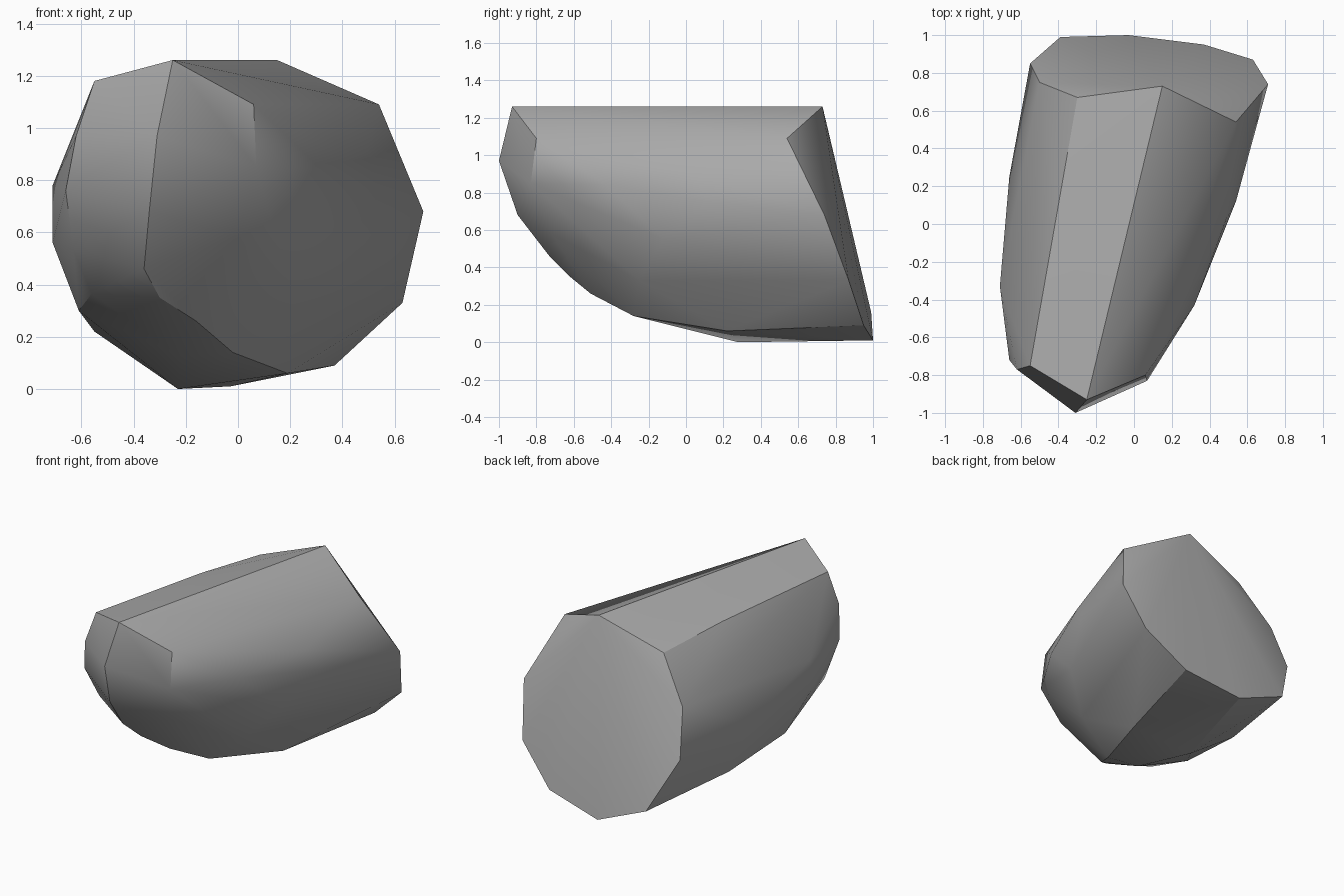
import bpy
import bmesh
import math

default_cube = bpy.data.objects.get("Cube")
if default_cube:
    bpy.data.objects.remove(default_cube, do_unlink=True)


def make_material(name, level):
    material = bpy.data.materials.new(name)
    material.use_nodes = True
    colour = (level, level, level, 1)
    material.diffuse_color = colour
    material.node_tree.nodes["Principled BSDF"].inputs["Base Color"].default_value = colour
    return material


def build_hull(name, corner_groups, material):
    """Wrap the corner points in a convex stone surface."""
    mesh = bpy.data.meshes.new(name)
    bm = bmesh.new()
    for group in corner_groups:
        for corner in group:
            bm.verts.new(corner)
    result = bmesh.ops.convex_hull(bm, input=bm.verts)
    unused = {item for item in result["geom_interior"] + result["geom_unused"]
              if isinstance(item, bmesh.types.BMVert) and item.is_valid}
    bmesh.ops.delete(bm, geom=list(unused), context="VERTS")
    bmesh.ops.recalc_face_normals(bm, faces=bm.faces)
    bm.to_mesh(mesh)
    bm.free()
    mesh.materials.append(material)
    stone = bpy.data.objects.new(name, mesh)
    bpy.context.collection.objects.link(stone)
    return stone


# Rim of the broken back face
back_rim = [(.15, .73, 1.26), (.54, .54, 1.09), (.71, .74, .68), (.63, .87, .33),
            (.37, .95, .09), (-.03, 1, .01), (-.39, .99, .16), (-.55, .85, .5),
            (-.5, .75, .81), (-.3, .67, 1.1)]

# Chipped nose and the keel running down from it
nose = [(-.25, -.93, 1.26), (-.55, -.75, 1.18), (.06, -.8, 1.09), (.07, -.83, .85),
        (-.31, -1, .97), (-.34, -.9, .68), (-.62, -.77, .97), (-.66, -.72, .76),
        (-.63, -.6, .53), (0, -.72, .58)]
keel = [(-.36, -.73, .46), (-.3, -.62, .35), (-.16, -.51, .26), (-.02, -.28, .14),
        (-.22, -.22, .125), (.19, .22, .06), (-.23, .28, 0)]

# Bulging flanks
left_flank = [(.32, -.43, .84), (.49, .03, .9), (.54, .12, .75), (.42, -.12, .55),
              (.22, -.25, .33)]
right_flank = [(-.39, .16, 1.145), (-.71, -.33, .78), (-.71, -.33, .56),
               (-.66, .25, .55), (-.61, -.2, .3), (-.55, .32, .22)]

# Rounded underside below the nose
chin = [(-.56, -.48, .365), (-.42, -.56, .365)]

grey_stone = make_material("grey stone", .4)
boulder = build_hull("boulder", [back_rim, nose, keel, left_flank, right_flank, chin],
                     grey_stone)

# Soft shading that keeps the main breaks crisp
bpy.ops.object.select_all(action="DESELECT")
boulder.select_set(True)
bpy.context.view_layer.objects.active = boulder
bpy.ops.object.shade_smooth_by_angle(angle=math.radians(30))
